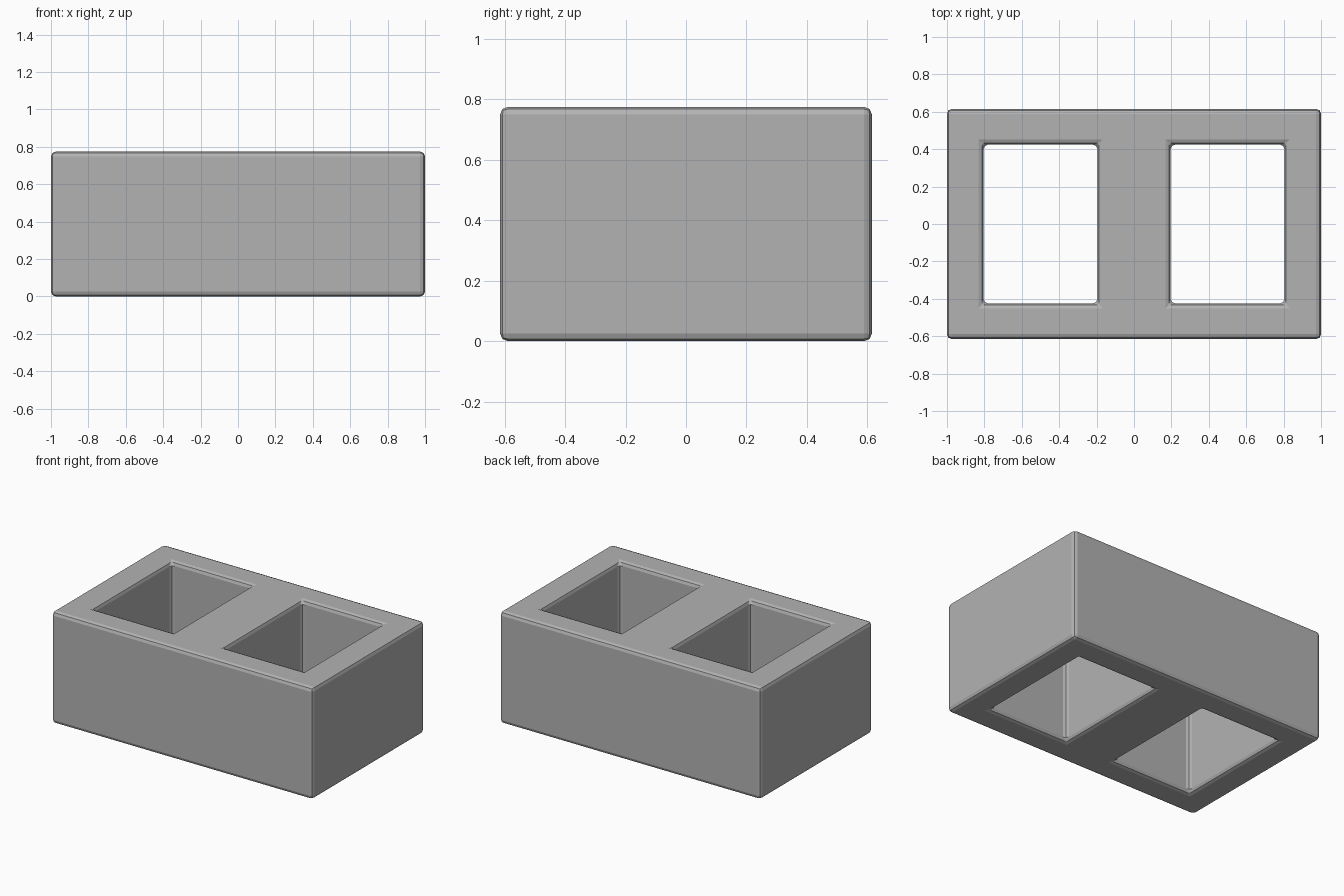
import bpy
import bmesh

default_cube = bpy.data.objects.get("Cube")
if default_cube:
    bpy.data.objects.remove(default_cube)

HEIGHT = 0.775
XS = (-1, -0.805, -0.195, 0.195, 0.805, 1)
YS = (-0.615, -0.425, 0.425, 0.615)

# Concrete material
concrete = bpy.data.materials.new("concrete grey")
concrete.use_nodes = True
grey = (0.45, 0.45, 0.45, 1)
concrete.diffuse_color = grey
shader = concrete.node_tree.nodes["Principled BSDF"]
shader.inputs["Base Color"].default_value = grey
shader.inputs["Roughness"].default_value = 0.9

# Block plan: a grid of cells with the two core cells left open
bm = bmesh.new()
grid = [[bm.verts.new((x, y, 0)) for y in YS] for x in XS]
for i in range(len(XS) - 1):
    for j in range(len(YS) - 1):
        if j == 1 and i in (1, 3):
            continue
        bm.faces.new((grid[i][j], grid[i + 1][j], grid[i + 1][j + 1], grid[i][j + 1]))

# Raise the plan into a solid block with through holes
raised = bmesh.ops.extrude_face_region(bm, geom=bm.faces[:], use_keep_orig=True)["geom"]
for v in raised:
    if isinstance(v, bmesh.types.BMVert):
        v.co.z = HEIGHT
bmesh.ops.recalc_face_normals(bm, faces=bm.faces[:])

mesh = bpy.data.meshes.new("concrete_block")
bm.to_mesh(mesh)
bm.free()
mesh.materials.append(concrete)
block = bpy.data.objects.new("concrete_block", mesh)
bpy.context.scene.collection.objects.link(block)

# Worn edges all round, inside and out
bevel = block.modifiers.new("edge_bevel", "BEVEL")
bevel.width = 0.026
bevel.segments = 2
bevel.limit_method = "ANGLE"
